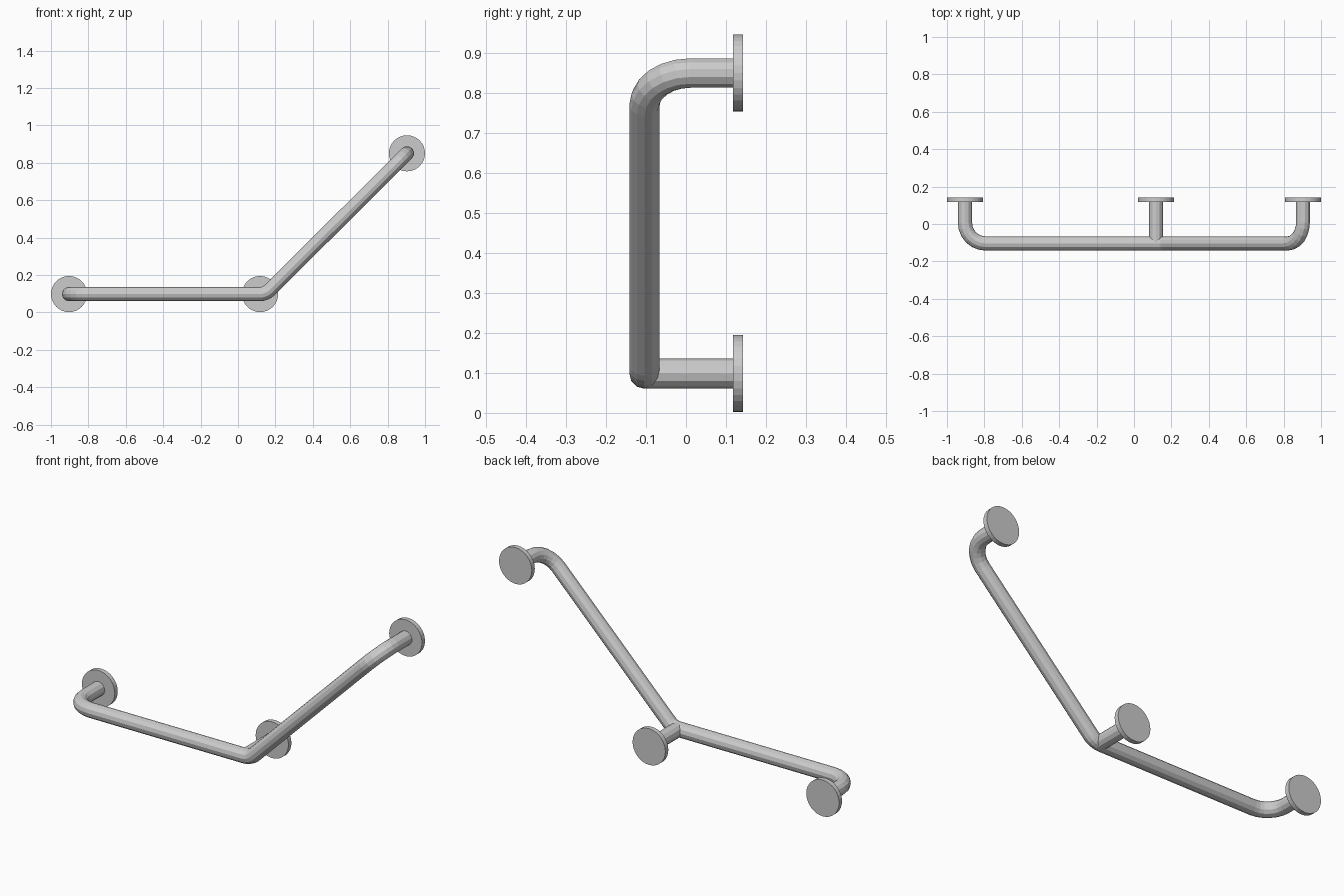
import bpy
import math
from mathutils import Vector, Quaternion

if "Cube" in bpy.data.objects:
    bpy.data.objects.remove(bpy.data.objects["Cube"])

R = 0.038            # tube radius
FR = 0.0965          # flange radius
Z0, Z1 = 0.0985, 0.851
Y_BAR, Y_WALL = -0.104, 0.13
X_END, X_MID = 0.9035, 0.118


def rounded_path(corners, tangents, steps):
    """Replace each inner corner by a circular arc."""
    pts = [corners[0]]
    for i in range(1, len(corners) - 1):
        p, t, n = corners[i], tangents[i - 1], steps[i - 1]
        d0 = (p - corners[i - 1]).normalized()
        d1 = (corners[i + 1] - p).normalized()
        angle = d0.angle(d1)
        axis = d0.cross(d1).normalized()
        start = p - d0 * t
        centre = start + axis.cross(d0) * (t / math.tan(angle / 2))
        for k in range(n + 1):
            pts.append(centre + Quaternion(axis, angle * k / n) @ (start - centre))
    pts.append(corners[-1])
    return pts


def tube(name, pts):
    curve = bpy.data.curves.new(name, 'CURVE')
    curve.dimensions = '3D'
    curve.bevel_depth = R
    curve.bevel_resolution = 4
    curve.use_fill_caps = True
    spline = curve.splines.new('POLY')
    spline.points.add(len(pts) - 1)
    for sp, p in zip(spline.points, pts):
        sp.co = (*p, 1)
    spline.use_smooth = False
    obj = bpy.data.objects.new(name, curve)
    bpy.context.collection.objects.link(obj)


# Bent hand rail: wall, level run, rising run, wall
corners = [Vector(c) for c in (
    (-X_END, Y_WALL, Z0), (-X_END, Y_BAR, Z0), (0.148, Y_BAR, Z0),
    (X_END, Y_BAR, Z1), (X_END, Y_WALL, Z1))]
tube("hand_rail", rounded_path(corners, (0.11, 0.032, 0.115), (6, 4, 6)))

# Middle support post
tube("middle_post", [Vector((X_MID, Y_WALL, Z0)), Vector((X_MID, Y_BAR + 0.005, Z0))])

# Round wall flanges
for name, x, z in (("left_flange", -X_END, Z0), ("middle_flange", X_MID, Z0),
                   ("right_flange", X_END, Z1)):
    bpy.ops.mesh.primitive_cylinder_add(
        vertices=32, radius=FR, depth=0.025,
        location=(x, Y_WALL, z), rotation=(math.pi / 2, 0, 0))
    bpy.context.object.name = name
